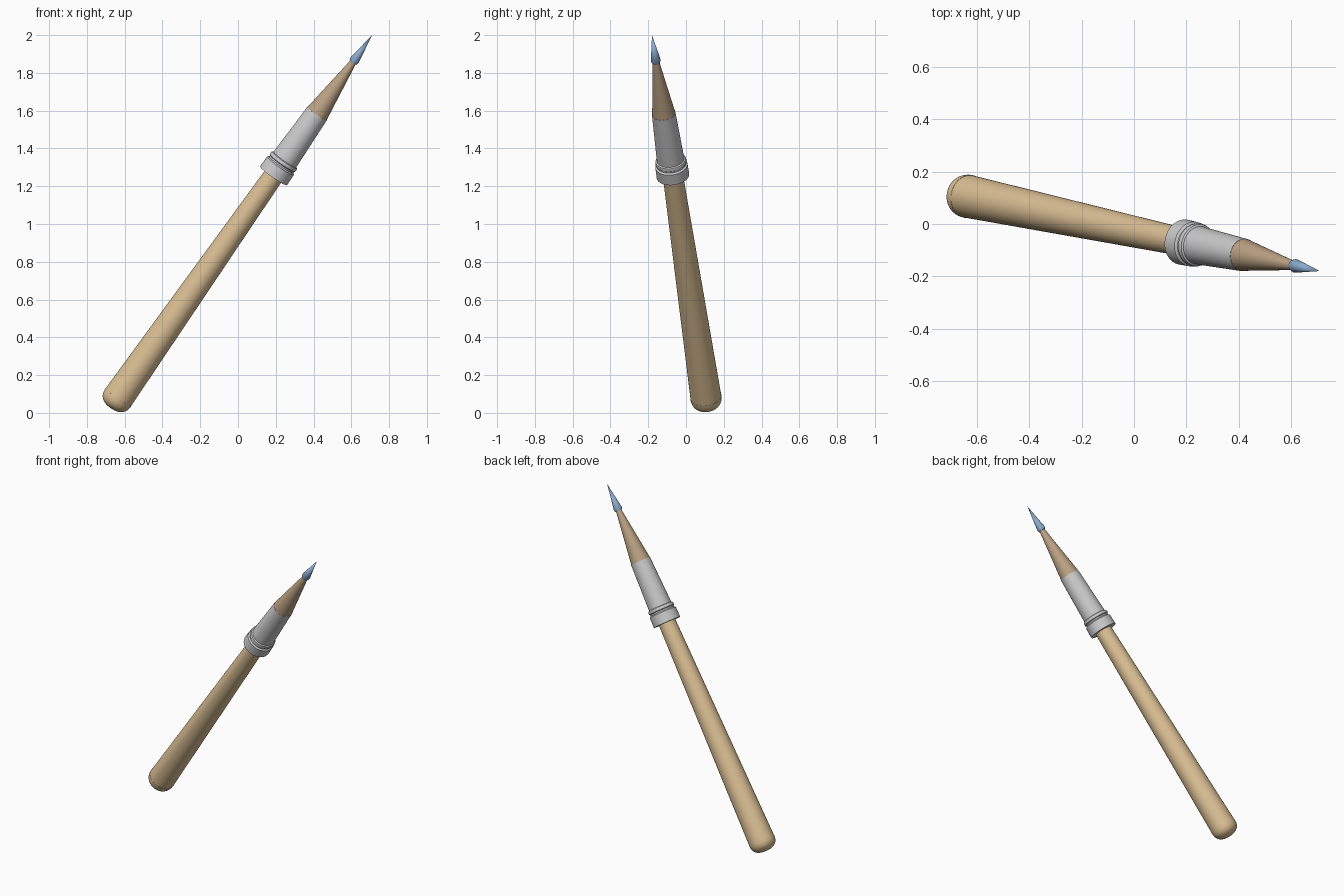
import bpy, bmesh, math
from mathutils import Vector

if "Cube" in bpy.data.objects:
    bpy.data.objects.remove(bpy.data.objects["Cube"])

TIP = Vector((0.71, -0.18, 2.0))
BUTT = Vector((-0.632, 0.105, 0.085))      # centre of the seam ring above the end cap
AXIS = (TIP - BUTT).normalized()
LENGTH = (TIP - BUTT).length
ROT = AXIS.to_track_quat('Z', 'Y')


def material(name, rgb):
    m = bpy.data.materials.new(name)
    m.diffuse_color = (*rgb, 1)
    m.use_nodes = True
    m.node_tree.nodes["Principled BSDF"].inputs["Base Color"].default_value = m.diffuse_color
    return m


def lathe(name, profile, mat=None, sides=64):
    """Revolve (radius, distance along the tool) points around the tool axis."""
    bm = bmesh.new()
    verts = [bm.verts.new((r, 0, s)) for r, s in profile]
    edges = [bm.edges.new(p) for p in zip(verts, verts[1:])]
    bmesh.ops.spin(bm, geom=verts + edges, cent=(0, 0, 0), axis=(0, 0, 1),
                   angle=math.tau, steps=sides, use_duplicate=False)
    bmesh.ops.remove_doubles(bm, verts=bm.verts, dist=1e-5)
    bmesh.ops.recalc_face_normals(bm, faces=bm.faces)
    mesh = bpy.data.meshes.new(name)
    bm.to_mesh(mesh)
    bm.free()
    ob = bpy.data.objects.new(name, mesh)
    bpy.context.collection.objects.link(ob)
    ob.rotation_mode = 'QUATERNION'
    ob.rotation_quaternion = ROT
    ob.location = BUTT
    if mat:
        mesh.materials.append(mat)
    bpy.ops.object.select_all(action='DESELECT')
    ob.select_set(True)
    bpy.context.view_layer.objects.active = ob
    bpy.ops.object.shade_smooth_by_angle(angle=math.radians(30))
    return ob


wood = material("light_wood", (0.72, 0.53, 0.30))
dark = material("dark_wood", (0.50, 0.36, 0.23))
blue = material("blue", (0.25, 0.40, 0.60))

# Tapered handle and its rounded end cap
lathe("handle", [(0, 0), (0.082, 0), (0.053, 1.47), (0, 1.47)], wood)
cap = [(0.083 * math.cos(a) ** 0.8, -0.072 * math.sin(a) ** 0.8)
       for a in (math.pi / 2 * i / 12 for i in range(12))]
lathe("end_cap", [(0, 0)] + cap + [(0, -0.072)], wood)

# Metal sleeve: wide collar, groove, ring, tapering tube
lathe("sleeve", [(0, 1.44), (0.087, 1.44), (0.086, 1.505), (0.077, 1.512), (0.077, 1.520),
                 (0.082, 1.524), (0.083, 1.532), (0.080, 1.542), (0.073, 1.546),
                 (0.0625, 1.845), (0, 1.845)])

# Tapered wooden neck and pointed tip
lathe("neck", [(0, 1.84), (0.062, 1.84), (0.016, 2.19), (0, 2.19)], dark)
lathe("point", [(0, 2.178), (0.022, 2.178), (0.026, 2.193), (0, LENGTH)], blue)
